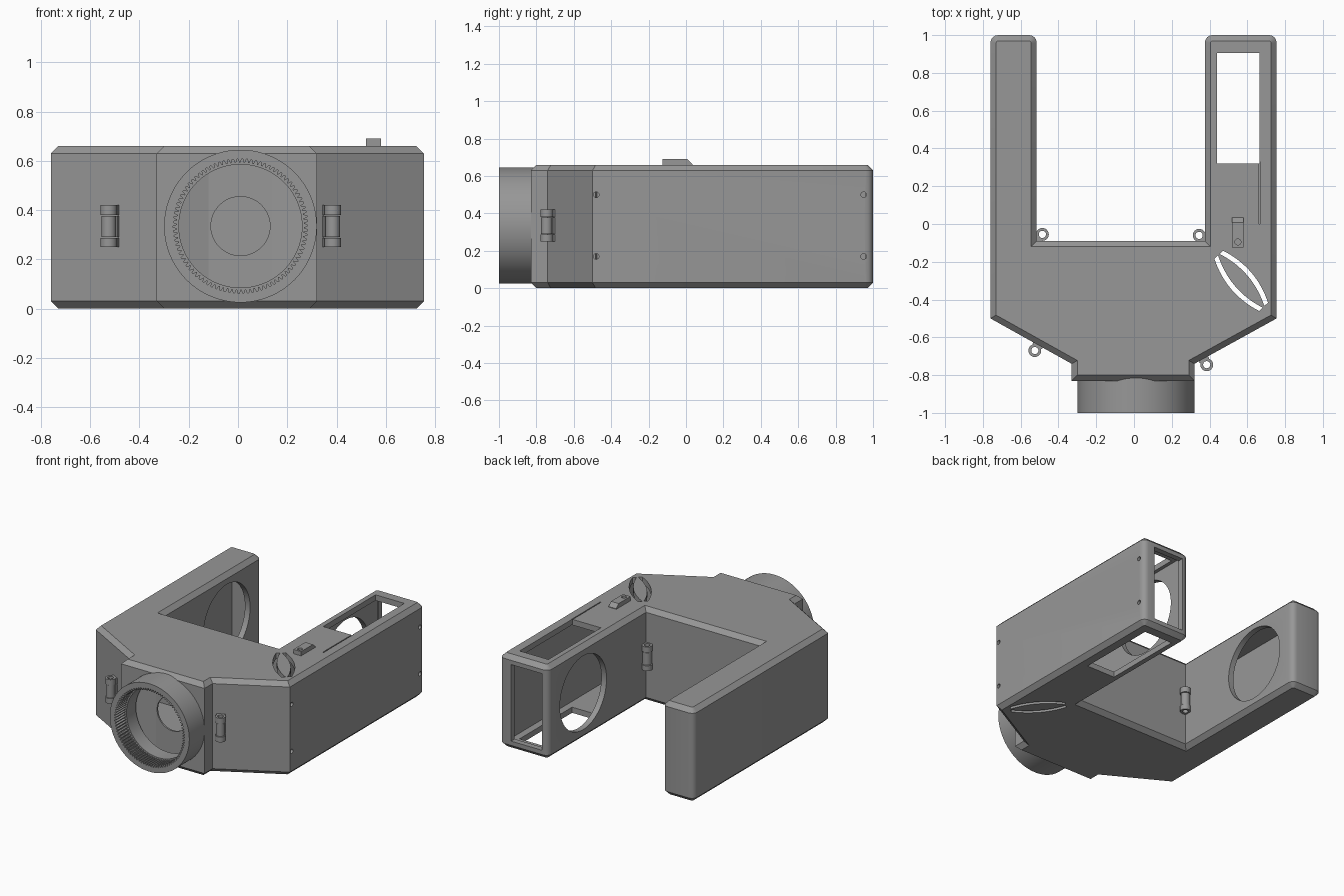
import bpy, bmesh, math
from mathutils import Vector

if "Cube" in bpy.data.objects:
    bpy.data.objects.remove(bpy.data.objects["Cube"])

grey = bpy.data.materials.new("mid_grey")
grey.diffuse_color = (0.31, 0.31, 0.31, 1)
grey.use_nodes = True
grey.node_tree.nodes["Principled BSDF"].inputs["Base Color"].default_value = grey.diffuse_color
CX, CZ = 0.01, 0.335          # lens axis


def loft(name, rings, closed=False):
    """Skin a list of equal-length rings; cap the ends unless closed."""
    bm = bmesh.new()
    vs = [[bm.verts.new(p) for p in r] for r in rings]
    n = len(rings[0])
    for a in range(len(vs) if closed else len(vs) - 1):
        r, s = vs[a], vs[(a + 1) % len(vs)]
        for i in range(n):
            j = (i + 1) % n
            bm.faces.new((r[i], r[j], s[j], s[i]))
    if not closed:
        bm.faces.new(vs[0][::-1])
        bm.faces.new(vs[-1])
    bmesh.ops.recalc_face_normals(bm, faces=bm.faces)
    me = bpy.data.meshes.new(name)
    bm.to_mesh(me)
    bm.free()
    me.materials.append(grey)
    ob = bpy.data.objects.new(name, me)
    bpy.context.collection.objects.link(ob)
    return ob


def prism(name, pts, z0, z1):
    return loft(name, [[(x, y, z) for x, y in pts] for z in (z0, z1)])


def box(name, x0, x1, y0, y1, z0, z1):
    return prism(name, [(x0, y0), (x1, y0), (x1, y1), (x0, y1)], z0, z1)


def rod(name, axis, a, b, r, u, v, n=48):
    """Cylinder along an axis from a to b, centred on (u, v) in the other two."""
    def pt(t, k):
        p, q = u + r * math.cos(k), v + r * math.sin(k)
        return {"x": (t, p, q), "y": (p, t, q), "z": (p, q, t)}[axis]
    return loft(name, [[pt(t, 2 * math.pi * i / n) for i in range(n)] for t in (a, b)])


def activate(ob):
    bpy.ops.object.select_all(action='DESELECT')
    ob.select_set(True)
    bpy.context.view_layer.objects.active = ob


def cut(ob, *cutters):
    activate(ob)
    for c in cutters:
        m = ob.modifiers.new("cut", 'BOOLEAN')
        m.operation, m.solver, m.object = 'DIFFERENCE', 'EXACT', c
        bpy.ops.object.modifier_apply(modifier=m.name)
        bpy.data.objects.remove(c)


def smooth(ob):
    activate(ob)
    bpy.ops.object.shade_smooth_by_angle(angle=math.radians(30))


def inset(pts, d):
    """Mitred inward offset of a counter-clockwise outline."""
    out, n = [], len(pts)
    for i in range(n):
        p, q, r = (Vector(pts[k % n]) for k in (i - 1, i, i + 1))
        a, b = (q - p).normalized(), (r - q).normalized()
        n1, n2 = Vector((-a.y, a.x)), Vector((-b.y, b.x))
        out.append(tuple(q + (n1 + n2) * d / (1 + n1.dot(n2))))
    return out


# plan outline of the two-armed housing
plan = [(-.33, -.83), (.32, -.83), (.32, -.74), (.755, -.5), (.755, 1), (.375, 1),
        (.375, -.09), (-.515, -.09), (-.515, 1), (-.76, 1), (-.76, -.5), (-.33, -.74)]

# rounded corners at the arm ends
R = 0.04
rounded = []
for i, (x, y) in enumerate(plan):
    if y == 1:
        right = i in (4, 8)
        cx = x - R if right else x + R
        start = 0 if right else 90
        for k in range(5):
            a = math.radians(start + 22.5 * k)
            rounded.append((cx + R * math.cos(a), 1 - R + R * math.sin(a)))
    else:
        rounded.append((x, y))

# housing shell with chamfered top and bottom, hollowed out
C = 0.03
housing = loft("housing", [[(x, y, z) for x, y in inset(rounded, d)]
                           for z, d in ((0, C), (C, 0), (.66 - C, 0), (.66, C))])
cut(housing, prism("cavity", inset(plan, .04), .04, .62))

# lens bore, round arm openings, windows of the right arm, thin top slot
cut(housing,
    rod("lens_bore", "y", -.9, -.77, .262, CX, CZ, 64),
    rod("left_round_opening", "x", -.6, -.48, .26, .61, .33, 64),
    rod("right_round_opening", "x", .34, .45, .26, .61, .33, 64),
    box("end_window", .425, .665, .93, 1.1, .06, .6),
    box("top_window", .44, .665, .32, .905, -.1, .8),
    box("top_slot", .661, .668, 0, .33, .6, .8))

# screw holes in the right side
for y in (-.48, .95):
    for z in (.17, .5):
        cut(housing, rod("screw_hole", "x", .7, .8, .015, y, z, 16))


# pair of curved slots through roof and floor
def curved_slot(p, q, bulge, w=.026, n=10):
    p, q = Vector(p), Vector(q)
    d = (q - p).normalized()
    side = Vector((-d.y, d.x))
    line = []
    for i in range(n + 1):
        t = i / n
        line.append(p.lerp(q, t) + side * bulge * 4 * t * (1 - t))
    pts = [c + side * w / 2 for c in line] + [c - side * w / 2 for c in reversed(line)]
    return prism("curved_slot", [tuple(c) for c in pts], -.1, .8)


cut(housing, curved_slot((.435, -.175), (.672, -.452), -.037),
    curved_slot((.463, -.15), (.7, -.425), .037))
smooth(housing)

# lens tube with inner gear teeth
TEETH = 90


def ring(y, ra, rb=None):
    pts = []
    for i in range(TEETH * 4):
        r = rb if rb and i % 4 > 1 else ra
        a = 2 * math.pi * i / (TEETH * 4)
        pts.append((CX + r * math.cos(a), y, CZ + r * math.sin(a)))
    return pts


tube = loft("lens_tube", [ring(-.795, .31), ring(-1, .31), ring(-1, .273, .258),
                          ring(-.9, .273, .258), ring(-.9, .25), ring(-.795, .25)], True)
smooth(tube)

# folded panel behind the lens with a round aperture
fold = [(-.28, -.785), (-.12, -.745), (.14, -.745), (.28, -.785)]
panel = prism("aperture_panel", fold + [(x, y + .012) for x, y in reversed(fold)], .04, .62)
cut(panel, rod("aperture", "y", -.8, -.7, .12, CX, CZ))

# hinges: stacked hollow knuckles with tabs running into the housing
hinges = {"left_front": (-.525, -.67, .5, .87), "right_front": (.385, -.745, -.5, .87),
          "left_back": (-.485, -.055, -.7, -.7), "right_back": (.345, -.06, .7, -.7)}
for label, (x, y, dx, dy) in hinges.items():
    for k, (z0, z1, r) in enumerate(((.25, .287, .034), (.29, .377, .03), (.38, .42, .034))):
        knuckle = rod(f"{label}_hinge_{k}", "z", z0, z1, r, x, y, 24)
        cut(knuckle, rod("pin_hole", "z", .2, .5, .019, x, y, 20))
        smooth(knuckle)
        w = .028
        a, b = (x + dx * .024, y + dy * .024), (x + dx * .055, y + dy * .055)
        prism(f"{label}_hinge_tab_{k}",
              [(a[0] - dy * w, a[1] + dx * w), (a[0] + dy * w, a[1] - dx * w),
               (b[0] + dy * w, b[1] - dx * w), (b[0] - dy * w, b[1] + dx * w)], z0, z1)

# latch on the roof
side = [(-.125, .65), (.035, .65), (.035, .664), (.008, .69), (-.125, .69)]
latch = loft("latch", [[(x, y, z) for y, z in side] for x in (.52, .58)])
cut(latch, rod("latch_hole", "z", .665, .75, .016, .55, -.095, 20))
